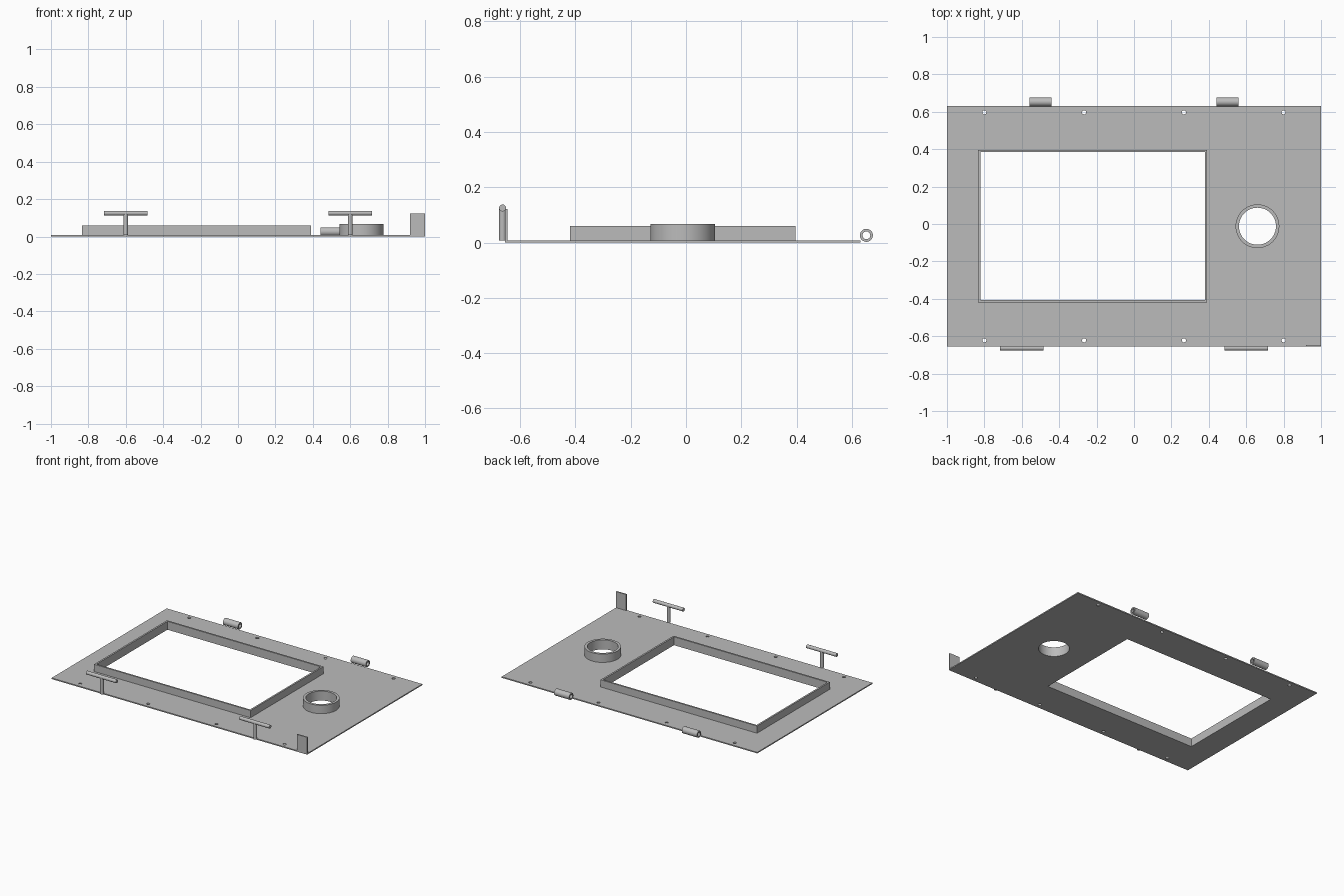
import bpy, bmesh
from math import cos, sin, pi, radians
from mathutils import Matrix

cube = bpy.data.objects.get("Cube")
if cube:
    bpy.data.objects.remove(cube)

metal = bpy.data.materials.new("grey metal")
metal.use_nodes = True
GREY = (0.5, 0.5, 0.5, 1)
metal.diffuse_color = GREY
metal.node_tree.nodes["Principled BSDF"].inputs["Base Color"].default_value = GREY

THICK = 0.008


def rect(x0, x1, y0, y1):
    return [(x0, y0), (x1, y0), (x1, y1), (x0, y1)]


def circle(x, y, r, n=48):
    return [(x + r * cos(2 * pi * i / n), y + r * sin(2 * pi * i / n)) for i in range(n)]


def extrude(name, loops, z0, z1, matrix=Matrix()):
    """Extrude an outline (first loop) with holes (other loops) from z0 to z1."""
    curve = bpy.data.curves.new(name + " profile", "CURVE")
    curve.dimensions = "2D"
    curve.fill_mode = "BOTH"
    curve.extrude = (z1 - z0) / 2
    for loop in loops:
        spline = curve.splines.new("POLY")
        spline.points.add(len(loop) - 1)
        for point, (x, y) in zip(spline.points, loop):
            point.co = (x, y, 0, 1)
        spline.use_cyclic_u = True
    temp = bpy.data.objects.new(name + " profile", curve)
    bpy.context.collection.objects.link(temp)
    mesh = bpy.data.meshes.new_from_object(
        temp.evaluated_get(bpy.context.evaluated_depsgraph_get()))
    bpy.data.objects.remove(temp)
    bpy.data.curves.remove(curve)

    bm = bmesh.new()
    bm.from_mesh(mesh)
    bmesh.ops.remove_doubles(bm, verts=bm.verts, dist=0.0001)
    bmesh.ops.recalc_face_normals(bm, faces=bm.faces)
    bm.transform(matrix @ Matrix.Translation((0, 0, (z0 + z1) / 2)))
    bm.to_mesh(mesh)
    bm.free()
    mesh.materials.clear()
    mesh.materials.append(metal)

    obj = bpy.data.objects.new(name, mesh)
    bpy.context.collection.objects.link(obj)
    bpy.ops.object.select_all(action="DESELECT")
    obj.select_set(True)
    bpy.context.view_layer.objects.active = obj
    bpy.ops.object.shade_smooth_by_angle(angle=radians(30))
    return obj


def along_x(x, y, z):
    return Matrix.Translation((x, y, z)) @ Matrix.Rotation(pi / 2, 4, "Y")


# Base plate with window, round opening and screw holes
window = rect(-0.821, 0.379, -0.407, 0.384)
opening = circle(0.66, -0.012, 0.099)
screws = [circle(x, y, 0.011, 16)
          for x in (-0.8, -0.267, 0.267, 0.8) for y in (-0.622, 0.597)]
extrude("base_plate", [rect(-1, 1, -0.655, 0.632), window, opening] + screws, 0, THICK)

# Raised window frame and round collar
extrude("window_frame", [rect(-0.833, 0.391, -0.419, 0.396), window], THICK, 0.059)
extrude("round_collar", [circle(0.66, -0.012, 0.117), opening], THICK, 0.067)

# Corner tab
extrude("corner_tab", [rect(0.92, 1, -0.655, -0.646)], THICK, 0.122)

for side, s in (("right", -1), ("left", 1)):
    # Hinge barrels on the back edge
    extrude("hinge_barrel_" + side, [circle(0, 0, 0.0235), circle(0, 0, 0.014)],
            -0.059, 0.059, along_x(s * 0.5, 0.653, 0.026))
    # T-shaped handles on the front edge
    extrude("handle_post_" + side, [circle(s * 0.6, -0.664, 0.0125, 32)], THICK, 0.125)
    extrude("handle_bar_" + side, [circle(0, 0, 0.0125, 32)],
            -0.117, 0.117, along_x(s * 0.6, -0.664, 0.125))
